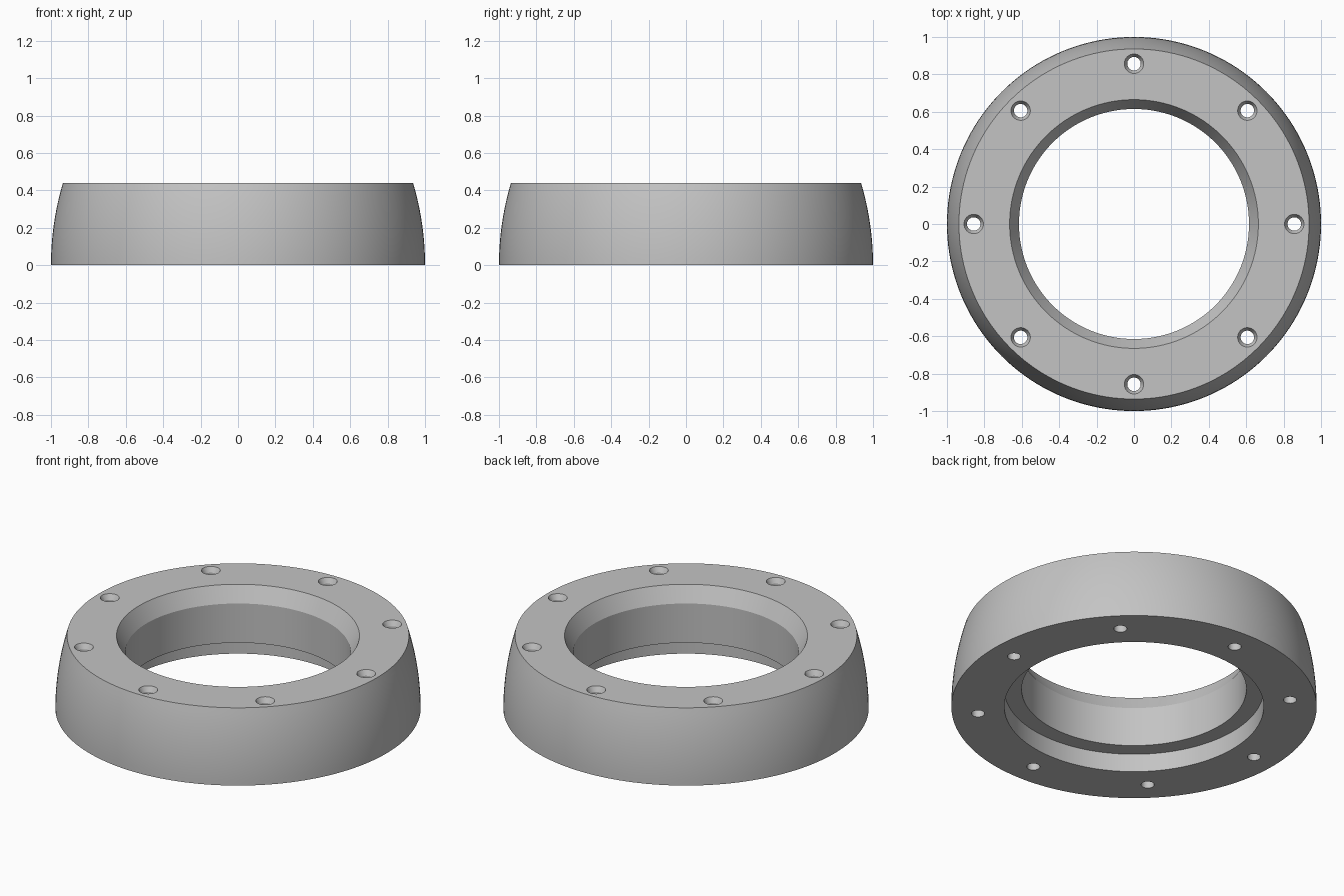
import bpy, bmesh
from math import sin, cos, pi, sqrt

if "Cube" in bpy.data.objects:
    bpy.data.objects.remove(bpy.data.objects["Cube"], do_unlink=True)

HEIGHT = 0.44
TOP_RADIUS = 0.936
HOLE_CIRCLE = 0.857
HOLE_COUNT = 8

grey = bpy.data.materials.new("light_grey")
grey.use_nodes = True
colour = (0.55, 0.55, 0.55, 1)
grey.diffuse_color = colour
grey.node_tree.nodes["Principled BSDF"].inputs["Base Color"].default_value = colour


def lathe(bm, profile, segments, cx=0, cy=0):
    """Revolve a closed (radius, z) profile, counter-clockwise, into a ring."""
    rings = []
    for i in range(segments):
        a = 2 * pi * i / segments
        rings.append([bm.verts.new((cx + r * cos(a), cy + r * sin(a), z))
                      for r, z in profile])
    n = len(profile)
    for i in range(segments):
        here, there = rings[i], rings[(i + 1) % segments]
        for j in range(n):
            k = (j + 1) % n
            bm.faces.new((here[j], there[j], there[k], here[k]))
    bmesh.ops.recalc_face_normals(bm, faces=bm.faces)


def make_object(name, bm):
    mesh = bpy.data.meshes.new(name)
    bm.to_mesh(mesh)
    bm.free()
    mesh.materials.append(grey)
    obj = bpy.data.objects.new(name, mesh)
    bpy.context.collection.objects.link(obj)
    return obj


# Ring body: bulging outer wall, chamfered bore, recess underneath
drop = 1 - TOP_RADIUS
bulge = (HEIGHT ** 2 + drop ** 2) / (2 * drop)
outer = []
for i in range(13):
    z = HEIGHT * i / 12
    outer.append((1 - bulge + sqrt(bulge ** 2 - z ** 2), z))
bore = [(0.665, HEIGHT), (0.615, 0.347), (0.615, 0.11), (0.71, 0.11), (0.71, 0)]
bm = bmesh.new()
lathe(bm, outer + bore, 160)
ring = make_object("flange_ring", bm)

# Countersunk screw holes
bm = bmesh.new()
for i in range(HOLE_COUNT):
    a = 2 * pi * i / HOLE_COUNT
    centre = (HOLE_CIRCLE * cos(a), HOLE_CIRCLE * sin(a))
    levels = [(0.036, -0.1), (0.036, HEIGHT - 0.03), (0.052, HEIGHT), (0.052, HEIGHT + 0.1)]
    loops = []
    for r, z in levels:
        loops.append([bm.verts.new((centre[0] + r * cos(2 * pi * s / 32),
                                    centre[1] + r * sin(2 * pi * s / 32), z))
                      for s in range(32)])
    for low, high in zip(loops, loops[1:]):
        for s in range(32):
            t = (s + 1) % 32
            bm.faces.new((low[s], low[t], high[t], high[s]))
    bm.faces.new(loops[0][::-1])
    bm.faces.new(loops[-1])
cutter = make_object("screw_hole_cutter", bm)
cutter.hide_render = True

cut = ring.modifiers.new("screw_holes", "BOOLEAN")
cut.operation = "DIFFERENCE"
cut.solver = "EXACT"
cut.object = cutter

# Bake the holes, then smooth the walls and keep the rims crisp
bpy.ops.object.select_all(action="DESELECT")
bpy.context.view_layer.objects.active = ring
ring.select_set(True)
bpy.ops.object.modifier_apply(modifier=cut.name)
bpy.data.objects.remove(cutter, do_unlink=True)
bpy.ops.object.shade_smooth_by_angle(angle=0.35)
